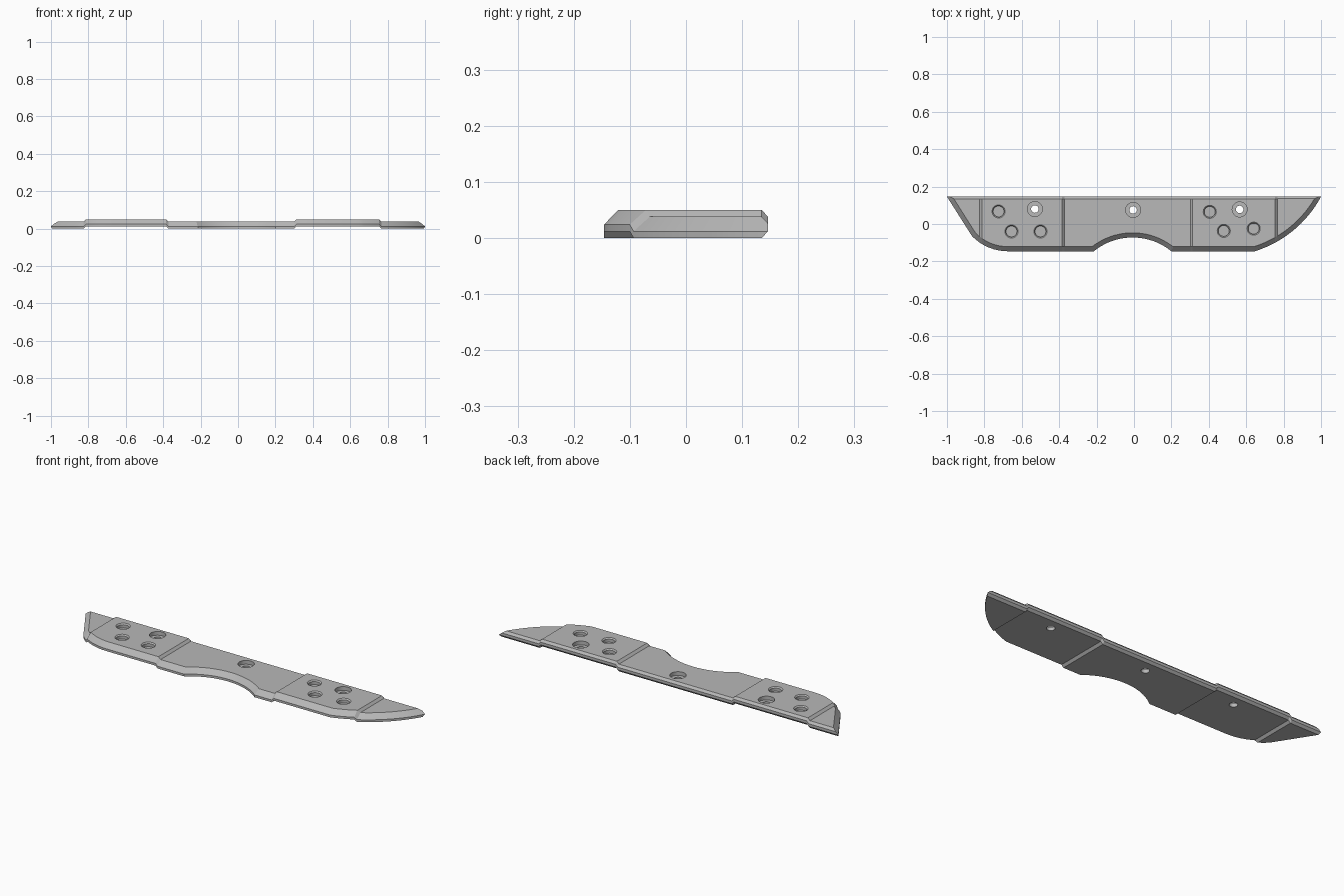
import bpy
import bmesh
import math
from mathutils import Vector

cube = bpy.data.objects.get("Cube")
if cube:
    bpy.data.objects.remove(cube)

grey = bpy.data.materials.new("satin grey")
grey.use_nodes = True
grey.diffuse_color = (0.48, 0.48, 0.48, 1)
grey.node_tree.nodes["Principled BSDF"].inputs["Base Color"].default_value = grey.diffuse_color

HALF = 0.146      # half depth of the plate
RISE = 0.012      # height of the raised pads
THICK = 0.038


def arc(a, b, c, n):
    """Points from a to c on the circle through a, b and c."""
    a, b, c = Vector(a), Vector(b), Vector(c)
    u, v = b - a, c - a
    d = 2 * u.cross(v)
    mid = a + Vector((v.y * u.length_squared - u.y * v.length_squared,
                      u.x * v.length_squared - v.x * u.length_squared)) / d
    start = a - mid
    end = c - mid
    turn = math.atan2(start.cross(end), start.dot(end))
    pts = []
    for i in range(n + 1):
        t = turn * i / n
        pts.append(mid + Vector((start.x * math.cos(t) - start.y * math.sin(t),
                                 start.x * math.sin(t) + start.y * math.cos(t))))
    return pts


def inset(pts, front, back):
    """Mitred inset of a counter-clockwise outline; the last edge is the back."""
    n = len(pts)
    lines = []
    for i in range(n):
        d = (pts[(i + 1) % n] - pts[i]).normalized()
        shift = back if i == n - 1 else front
        lines.append((pts[i] + Vector((-d.y, d.x)) * shift, d))
    out = []
    for i in range(n):
        (p, d), (q, e) = lines[i - 1], lines[i]
        turn = d.cross(e)
        out.append(q if abs(turn) < 1e-5 else p + d * ((q - p).cross(e) / turn))
    return out


def loft(bm, rings):
    """Closed solid through a stack of (points, z) rings."""
    loops = [[bm.verts.new((p.x, p.y, z)) for p in pts] for pts, z in rings]
    n = len(loops[0])
    for lo, hi in zip(loops, loops[1:]):
        for i in range(n):
            j = (i + 1) % n
            bm.faces.new((lo[i], lo[j], hi[j], hi[i]))
    bm.faces.new(loops[0][::-1])
    bm.faces.new(loops[-1])


def make_object(name, bm):
    bmesh.ops.recalc_face_normals(bm, faces=bm.faces[:])
    mesh = bpy.data.meshes.new(name)
    bm.to_mesh(mesh)
    bm.free()
    mesh.materials.append(grey)
    ob = bpy.data.objects.new(name, mesh)
    bpy.context.collection.objects.link(ob)
    return ob


# Outline: left slanted tip, front edge with arched notch, curved right tip
outline = [Vector((-1, HALF))]
outline += arc((-0.866, -0.065), (-0.785, -0.122), (-0.67, -HALF), 8)
outline += arc((-0.215, -HALF), (-0.008, -0.072), (0.2, -HALF), 20)
outline += arc((0.645, -HALF), (0.76, -0.097), (1, HALF), 16)

# Plate body with bevelled front and back edges
bm = bmesh.new()
levels = [(0, 0, 0.011), (0.012, 0, 0), (0.026, 0.0135, 0), (THICK, 0.025, 0.011)]
loft(bm, [(inset(outline, f, b), z) for z, f, b in levels])

# Raised pads: cut across at the ramps, then lift what lies between
pads = [(-0.825, -0.372), (0.301, 0.766)]
RAMP = 0.012
for x0, x1 in pads:
    for x in (x0, x0 + RAMP, x1 - RAMP, x1):
        bmesh.ops.bisect_plane(bm, geom=bm.verts[:] + bm.edges[:] + bm.faces[:],
                               dist=1e-5, plane_co=(x, 0, 0), plane_no=(1, 0, 0))
for v in bm.verts:
    for x0, x1 in pads:
        part = min(v.co.x - x0, x1 - v.co.x) / RAMP
        v.co.z += RISE * max(0, min(1, part))
plate = make_object("plate", bm)


def circle(x, y, r, n=32):
    return [Vector((x + r * math.cos(math.tau * i / n),
                    y + r * math.sin(math.tau * i / n))) for i in range(n)]


# Blind sockets and counterbored screw holes
cut = bmesh.new()
top = THICK + RISE
sockets = [(-0.724, 0.067), (-0.655, -0.04), (-0.5, -0.04),
           (0.405, 0.065), (0.48, -0.037), (0.64, -0.025)]
for x, y in sockets:
    profile = [(0.029, top - 0.022), (0.029, top - 0.006), (0.035, top), (0.035, top + 0.02)]
    loft(cut, [(circle(x, y, r), z) for r, z in profile])
for x, y, surface in [(-0.53, 0.08, top), (-0.005, 0.075, THICK), (0.565, 0.078, top)]:
    profile = [(0.02, -0.02), (0.02, surface - 0.02), (0.04, surface - 0.02), (0.04, surface + 0.02)]
    loft(cut, [(circle(x, y, r), z) for r, z in profile])
cutter = make_object("hole_cutter", cut)
cutter.hide_render = True

mod = plate.modifiers.new("holes", 'BOOLEAN')
mod.operation = 'DIFFERENCE'
mod.solver = 'EXACT'
mod.object = cutter
bpy.ops.object.select_all(action='DESELECT')
bpy.context.view_layer.objects.active = plate
plate.select_set(True)
bpy.ops.object.modifier_apply(modifier=mod.name)
bpy.data.objects.remove(cutter)
bpy.ops.object.shade_smooth_by_angle(angle=math.radians(25))
